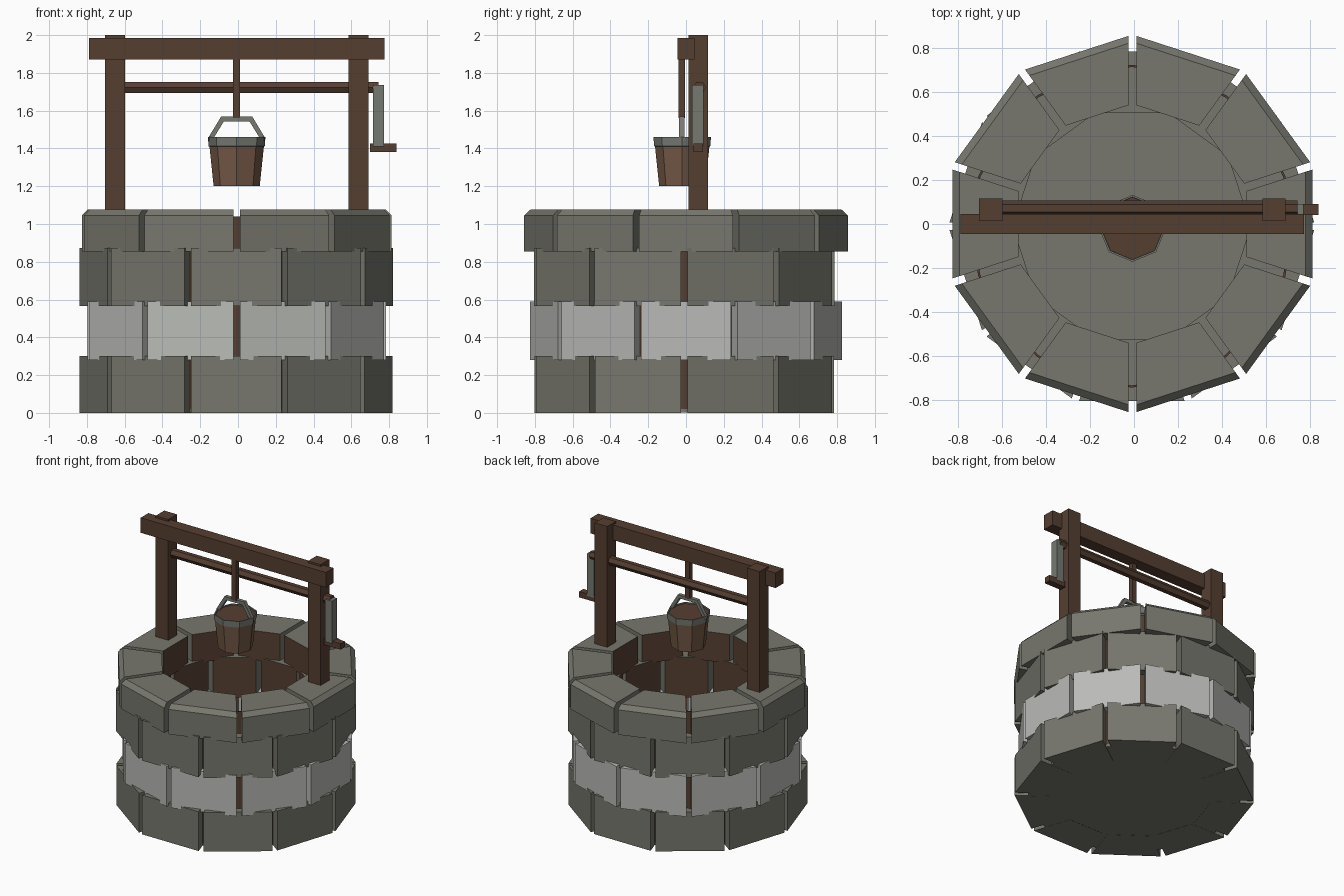
import bpy, bmesh, math
from mathutils import Vector, Matrix

if "Cube" in bpy.data.objects:
    bpy.data.objects.remove(bpy.data.objects["Cube"])


def material(name, rgb):
    m = bpy.data.materials.new(name)
    m.diffuse_color = (*rgb, 1)
    m.use_nodes = True
    m.node_tree.nodes["Principled BSDF"].inputs["Base Color"].default_value = m.diffuse_color
    return m


STONE = material("dark_stone", (0.185, 0.185, 0.155))
PALE = material("pale_stone", (0.49, 0.50, 0.475))
WOOD = material("dark_wood", (0.092, 0.049, 0.031))
STAVE = material("bucket_wood", (0.175, 0.10, 0.06))
METAL = material("metal", (0.18, 0.19, 0.165))


def finish(name, bm, *mats):
    bmesh.ops.recalc_face_normals(bm, faces=bm.faces)
    me = bpy.data.meshes.new(name)
    bm.to_mesh(me)
    bm.free()
    for m in mats:
        me.materials.append(m)
    ob = bpy.data.objects.new(name, me)
    bpy.context.collection.objects.link(ob)
    return ob


def box(name, lo, hi, mat):
    bm = bmesh.new()
    bmesh.ops.create_cube(bm, size=1)
    lo, hi = Vector(lo), Vector(hi)
    for v in bm.verts:
        v.co = [(lo[i] + hi[i]) / 2 + v.co[i] * (hi[i] - lo[i]) for i in range(3)]
    return finish(name, bm, mat)


def lathe(name, profile, sides, centre, mats, start=0.0, rule=None, closed=False):
    """Faceted ring stack from (radius, z) points, open at both ends unless closed."""
    bm = bmesh.new()
    rings = []
    for r, z in profile:
        rings.append([bm.verts.new((centre[0] + r * math.cos(start + math.tau * i / sides),
                                    centre[1] + r * math.sin(start + math.tau * i / sides), z))
                      for i in range(sides)])
    pairs = list(zip(rings, rings[1:]))
    if closed:
        pairs.append((rings[-1], rings[0]))
    else:
        bm.faces.new(rings[0])
        bm.faces.new(rings[-1])
    for k, (a, b) in enumerate(pairs):
        for i in range(sides):
            j = (i + 1) % sides
            f = bm.faces.new((a[i], a[j], b[j], b[i]))
            if rule:
                f.material_index = rule(k)
    return finish(name, bm, *mats)


def stone_ring(name, z0, z1, inner, outer, centre, turn, mats, bevel=0.0, gap=0.0175):
    """Ten wedge blocks with parallel gaps; inner faces take the last material."""
    bm = bmesh.new()
    t18, c18 = math.tan(math.pi / 10), math.cos(math.pi / 10)
    # section around one block: (radius, z)
    section = [(inner, z0), (outer, z0), (outer, z1 - bevel), (outer - bevel, z1), (inner, z1)]
    if not bevel:
        section.pop(3)
    for k in range(10):
        rot = Matrix.Rotation(turn + math.tau * k / 10, 3, 'Z')
        sides = []
        for s in (-1, 1):
            sides.append([bm.verts.new(rot @ Vector((r, s * (r * t18 - gap / c18), z))
                                       + Vector((*centre, 0))) for r, z in section])
        bm.faces.new(sides[0])
        bm.faces.new(sides[1])
        n = len(section)
        for i in range(n):
            j = (i + 1) % n
            f = bm.faces.new((sides[0][i], sides[0][j], sides[1][j], sides[1][i]))
            if i == n - 1:
                f.material_index = len(mats) - 1
    return finish(name, bm, *mats)


# Stone courses, alternately turned by half a block
half = math.pi / 10
A, B = (-0.01, -0.01), (-0.007, 0.0)
stone_ring("bottom_course", 0.0, 0.30, 0.515, 0.793, A, half, [STONE, WOOD])
stone_ring("pale_course", 0.28, 0.59, 0.52, 0.791, B, 0, [PALE])
stone_ring("upper_course", 0.565, 0.873, 0.515, 0.795, A, half, [STONE, WOOD])
stone_ring("rim_course", 0.855, 1.077, 0.52, 0.82, B, 0, [STONE, WOOD], bevel=0.032)

# Floor slab and dark backing seen through the gaps
lathe("floor", [(0.735, 0.001), (0.735, 0.02)], 20, A, [STONE])
lathe("backing", [(0.735, 0.02), (0.735, 1.04), (0.725, 1.04), (0.725, 0.02)], 20, A, [WOOD],
      closed=True)

# Timber frame
for side, x in (("left", -0.652), ("right", 0.637)):
    box(side + "_post", (x - 0.053, 0.013, 1.06), (x + 0.053, 0.117, 2.0), WOOD)
box("beam", (-0.79, -0.046, 1.87), (0.775, 0.046, 1.985), WOOD)

# Axle: hexagonal rod along x
bm = bmesh.new()
bmesh.ops.create_cone(bm, cap_ends=True, segments=6, radius1=0.034, radius2=0.034, depth=1.39,
                      matrix=Matrix.Translation((0.05, 0.072, 1.723))
                      @ Matrix.Rotation(math.pi / 2, 4, 'Y'))
finish("axle", bm, WOOD)

# Crank
box("crank_arm", (0.714, 0.032, 1.41), (0.772, 0.092, 1.735), METAL)
box("crank_grip", (0.698, 0.04, 1.38), (0.84, 0.09, 1.425), WOOD)

# Rope
box("rope", (-0.026, -0.04, 1.56), (0.011, -0.004, 1.88), WOOD)

# Bucket: staves, metal band, dark inside
C = (-0.007, -0.02)
lathe("bucket", [(0.122, 1.2), (0.144, 1.41), (0.149, 1.412), (0.152, 1.46), (0.143, 1.46),
                 (0.142, 1.448)], 8, C, [STAVE, METAL],
      rule=lambda k: 1 if k in (1, 2, 3, 4) else 0)
lathe("bucket_inside", [(0.142, 1.447), (0.142, 1.452)], 8, C, [WOOD])

# Bucket bail: flat strip bent over the top
bm = bmesh.new()
outer = [(-0.148, 1.44), (-0.148, 1.46), (-0.083, 1.568), (0.083, 1.568), (0.148, 1.46), (0.148, 1.44)]
inner = [(-0.122, 1.44), (-0.122, 1.455), (-0.068, 1.543), (0.068, 1.543), (0.122, 1.455), (0.122, 1.44)]
loops = [[bm.verts.new((C[0] + x, y, z)) for x, z in pts]
         for pts, y in ((outer, -0.036), (outer, -0.008), (inner, -0.008), (inner, -0.036))]
for a, b in zip(loops, loops[1:] + loops[:1]):
    for i in range(5):
        bm.faces.new((a[i], a[i + 1], b[i + 1], b[i]))
for i in (0, 5):
    bm.faces.new([l[i] for l in loops])
finish("bucket_bail", bm, METAL)
